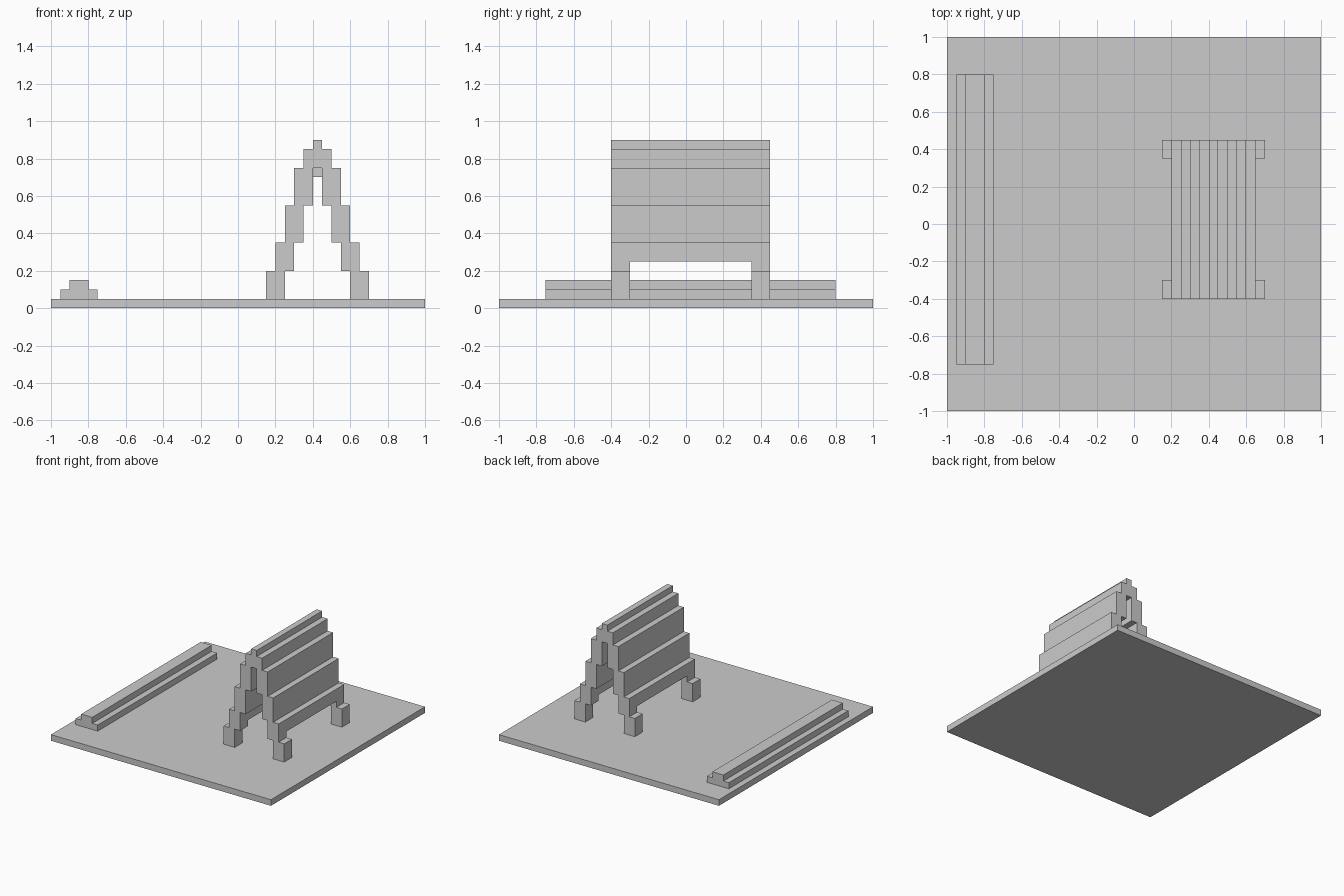
import bpy, bmesh

if "Cube" in bpy.data.objects:
    bpy.data.objects.remove(bpy.data.objects["Cube"])

RIDGE_X = 0.425  # symmetry line of the stepped frame


def extrude_xz(name, pts, y0, y1):
    """Solid made by sweeping an x-z outline from y0 to y1."""
    bm = bmesh.new()
    face = bm.faces.new([bm.verts.new((x, y0, z)) for x, z in pts])
    res = bmesh.ops.extrude_face_region(bm, geom=[face])
    verts = [g for g in res["geom"] if isinstance(g, bmesh.types.BMVert)]
    bmesh.ops.translate(bm, verts=verts, vec=(0, y1 - y0, 0))
    bmesh.ops.recalc_face_normals(bm, faces=bm.faces)
    me = bpy.data.meshes.new(name)
    bm.to_mesh(me)
    bm.free()
    ob = bpy.data.objects.new(name, me)
    bpy.context.collection.objects.link(ob)
    return ob


def flip(pts):
    """Mirror an outline about the ridge line, reversing its order."""
    return [(2 * RIDGE_X - x, z) for x, z in reversed(pts)]


# Base plate
extrude_xz("base_plate", [(-1, 0), (1, 0), (1, 0.05), (-1, 0.05)], -1, 1)

# Stepped rail along the left edge
extrude_xz("rail", [(-0.95, 0.05), (-0.75, 0.05), (-0.75, 0.1), (-0.8, 0.1),
                    (-0.8, 0.15), (-0.9, 0.15), (-0.9, 0.1), (-0.95, 0.1)],
           -0.75, 0.8)

# Stepped A-shaped body: outer steps up, inner steps down
outer = [(0.2, 0.25), (0.2, 0.35), (0.25, 0.35), (0.25, 0.55), (0.3, 0.55),
         (0.3, 0.75), (0.35, 0.75), (0.35, 0.85), (0.4, 0.85), (0.4, 0.9)]
inner = [(0.4, 0.75), (0.4, 0.55), (0.35, 0.55), (0.35, 0.35),
         (0.3, 0.35), (0.3, 0.25)]
extrude_xz("stepped_body", outer + flip(outer) + flip(inner) + inner, -0.4, 0.45)

# Ridge bar tucked under the top, set back from both ends
extrude_xz("ridge_bar", [(0.4, 0.7), (0.45, 0.7), (0.45, 0.75), (0.4, 0.75)],
           -0.3, 0.35)

# Four stepped legs
leg = [(0.15, 0.05), (0.25, 0.05), (0.25, 0.2), (0.3, 0.2), (0.3, 0.25),
       (0.2, 0.25), (0.2, 0.2), (0.15, 0.2)]
for side, outline in (("left", leg), ("right", flip(leg))):
    for end, y in (("front", -0.4), ("back", 0.35)):
        extrude_xz(f"{end}_{side}_leg", outline, y, y + 0.1)
